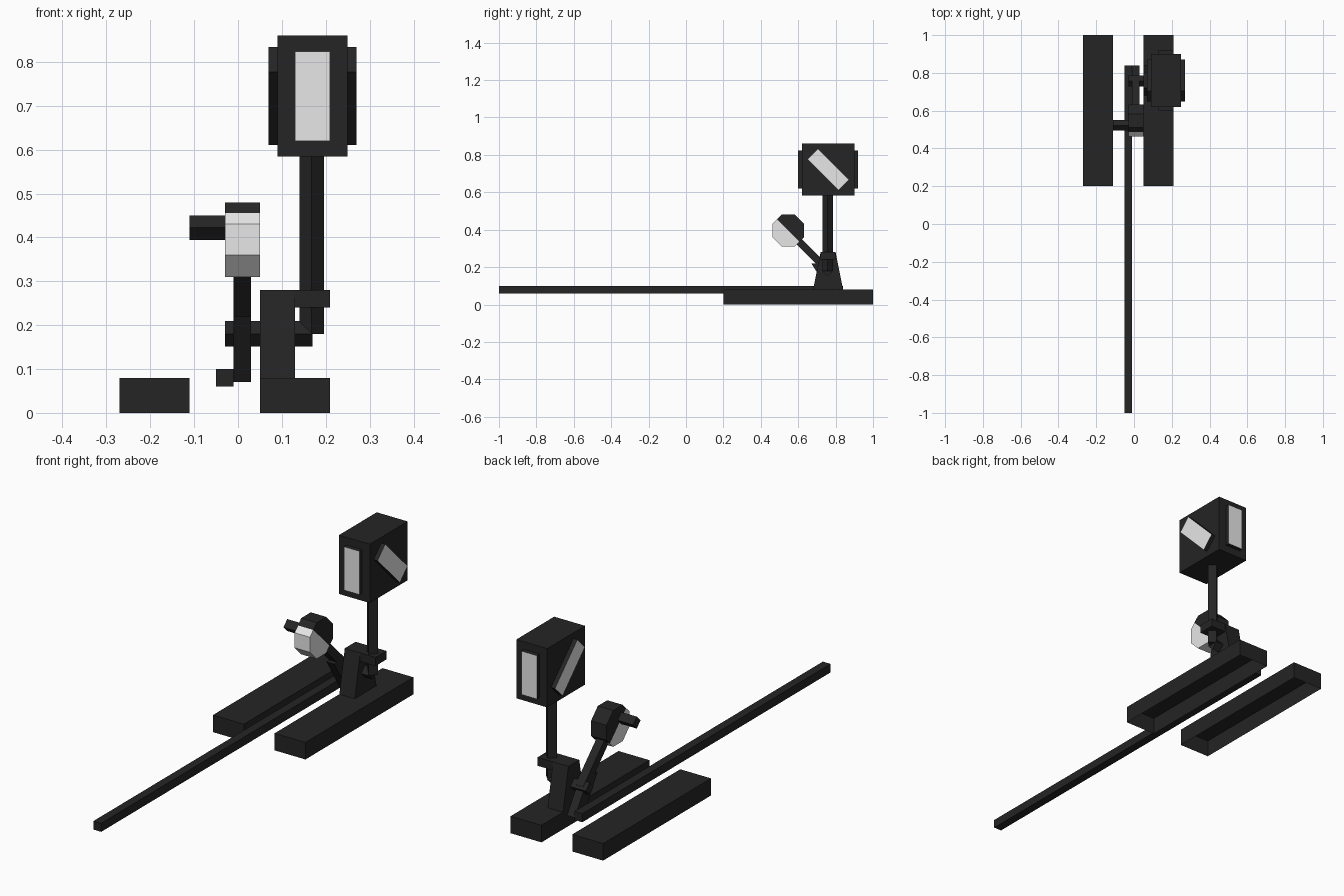
import bpy, bmesh, math
from mathutils import Matrix, Vector

if "Cube" in bpy.data.objects:
    bpy.data.objects.remove(bpy.data.objects["Cube"])


def material(name, v):
    m = bpy.data.materials.new(name)
    m.diffuse_color = (v, v, v, 1)
    m.use_nodes = True
    m.node_tree.nodes["Principled BSDF"].inputs["Base Color"].default_value = m.diffuse_color
    return m


BLACK = material("black_iron", 0.018)
WHITE = material("white_paint", 0.8)


def finish(name, bm, white_rule=None):
    bmesh.ops.recalc_face_normals(bm, faces=bm.faces)
    bm.normal_update()
    if white_rule:
        for f in bm.faces:
            f.material_index = int(white_rule(f))
    me = bpy.data.meshes.new(name)
    bm.to_mesh(me)
    bm.free()
    me.materials.append(BLACK)
    me.materials.append(WHITE)
    ob = bpy.data.objects.new(name, me)
    bpy.context.collection.objects.link(ob)
    return ob


def box(name, center, size, tilt=0, white_rule=None, open_bottom=False):
    """Box tilted about the x axis."""
    bm = bmesh.new()
    m = Matrix.Translation(center) @ Matrix.Rotation(tilt, 4, 'X') @ Matrix.Diagonal((*size, 1))
    bmesh.ops.create_cube(bm, size=1, matrix=m)
    if open_bottom:
        bmesh.ops.recalc_face_normals(bm, faces=bm.faces)
        low = [f for f in bm.faces if f.normal.z < -0.9]
        bmesh.ops.delete(bm, geom=low, context='FACES_ONLY')
    return finish(name, bm, white_rule)


def prism(name, profile, x0, x1, split=None, white_rule=None):
    """Extrude a (y, z) profile from x0 to x1, optionally cut by a plane."""
    bm = bmesh.new()
    face = bm.faces.new([bm.verts.new((x0, y, z)) for y, z in profile])
    ext = bmesh.ops.extrude_face_region(bm, geom=[face])["geom"]
    bmesh.ops.translate(bm, vec=(x1 - x0, 0, 0),
                        verts=[g for g in ext if isinstance(g, bmesh.types.BMVert)])
    if split:
        bmesh.ops.bisect_plane(bm, geom=bm.verts[:] + bm.edges[:] + bm.faces[:],
                               plane_co=split[0], plane_no=split[1])
    return finish(name, bm, white_rule)


def ring(y, z, r, n, phase=0):
    return [(y + r * math.cos(phase + i * math.tau / n),
             z + r * math.sin(phase + i * math.tau / n)) for i in range(n)]


# Two sleepers, open underneath
for side, x in (("left", -0.19), ("right", 0.13)):
    box(side + "_sleeper", (x, 0.6, 0.04), (0.16, 0.8, 0.08), open_bottom=True)

# Long switch rod
box("switch_rod", (-0.03, -0.08, 0.08), (0.04, 1.84, 0.04))

# Stand bracket with top bearing
prism("stand_bracket", [(0.68, 0.08), (0.84, 0.08), (0.80, 0.28), (0.72, 0.28)], 0.05, 0.13)
box("top_bearing", (0.17, 0.76, 0.26), (0.08, 0.08, 0.04))

# Axle and lantern post, both square bars set on edge
prism("axle", ring(0.757, 0.18, 0.029, 4), -0.03, 0.17)
post = prism("lantern_post", ring(0, 0, 0.028, 4), 0, 0.42)
post.data.transform(Matrix.Translation((0.168, 0.757, 0.6)) @ Matrix.Rotation(math.pi / 2, 4, 'Y'))

# Crank joining rod and axle, and the weighted lever
prism("crank", [(0.67, 0.22), (0.74, 0.22), (0.84, 0.07), (0.765, 0.07)], -0.01, 0.03)
box("lever", (0.01, 0.66, 0.28), (0.04, 0.29, 0.04), tilt=-math.pi / 4)

# Octagonal counterweight, lower front half white
WC = Vector((0.01, 0.547, 0.395))
prism("counterweight", ring(WC.y, WC.z, 0.085 / math.cos(math.pi / 8), 8, math.pi / 8),
      -0.03, 0.05, split=(WC, (0, 1, 1)),
      white_rule=lambda f: (f.calc_center_median() - WC).dot((0, 1, 1)) < 0)
prism("weight_handle", ring(0.522, 0.422, 0.028, 4), -0.11, -0.03)

# Lantern housing with a signal pane on each of its four sides
LC = Vector((0.17, 0.76, 0.722))
box("lantern_housing", LC, (0.16, 0.28, 0.276))
for s, fb, lr in ((-1, "front", "left"), (1, "back", "right")):
    box(fb + "_pane", LC + Vector((0, s * 0.15, 0)), (0.08, 0.02, 0.204),
        white_rule=lambda f: f.normal.y * s > 0.9)
    box(lr + "_pane", LC + Vector((s * 0.09, 0, 0)), (0.02, 0.235, 0.08), tilt=-math.pi / 4,
        white_rule=lambda f: f.normal.x * s > 0.9)
